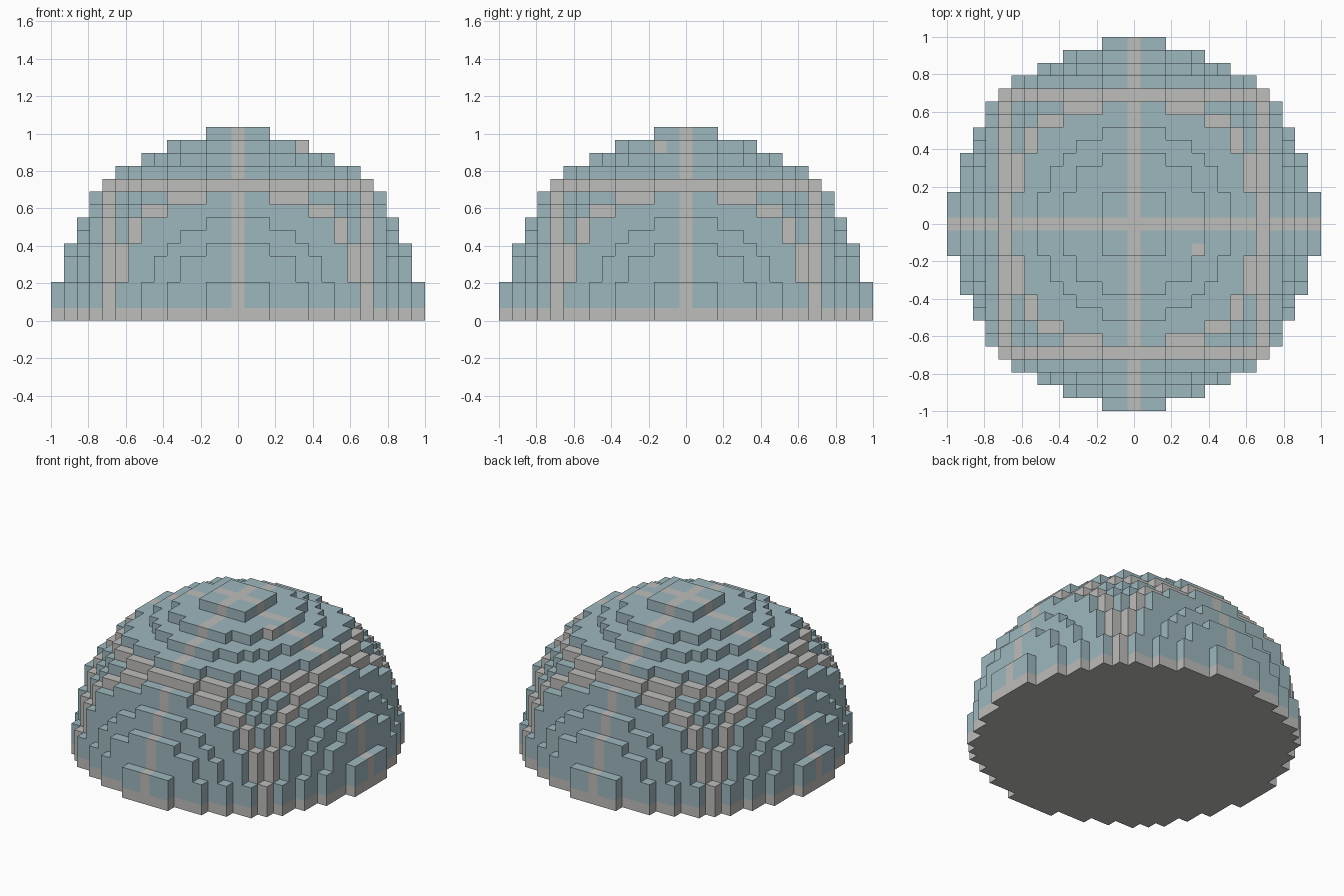
import bpy
import bmesh
from mathutils import Vector

cube = bpy.data.objects.get("Cube")
if cube:
    bpy.data.objects.remove(cube, do_unlink=True)

R = 14                       # dome radius in blocks
S = 2 / (2 * R + 1)          # block size
BAND = 10                    # offset of the grey framing bands
# half width of the dome outline at each block distance from the middle
REACH = [14, 14, 14, 13, 13, 13, 12, 12, 11, 11, 10, 9, 7, 5, 2]


def make_material(name, colour):
    mat = bpy.data.materials.new(name)
    mat.use_nodes = True
    mat.diffuse_color = colour
    bsdf = mat.node_tree.nodes["Principled BSDF"]
    bsdf.inputs["Base Color"].default_value = colour
    bsdf.inputs["Roughness"].default_value = 0.9
    return mat


def in_disc(a, b, r):
    """Stepped disc of half width r."""
    lo, hi = min(a, b), max(a, b)
    if r < 9 and a * a + b * b > (r + 0.7) ** 2:
        return False
    return hi <= REACH[lo] - (R - r)


def filled(x, y, z):
    """A block belongs to the dome if a slice along any axis holds it."""
    if z < 0:
        return False
    x, y = abs(x), abs(y)
    if max(x, y, z) > R:
        return False
    return (in_disc(x, y, REACH[z]) or in_disc(y, z, REACH[x])
            or in_disc(x, z, REACH[y]))


def is_grey(x, y, z):
    """Base course, two crossing ribs, square bands and one odd block."""
    return (z == 0 or x == 0 or y == 0 or BAND in (abs(x), abs(y), z)
            or (x, y, z) == (5, -2, 13))


blue = make_material("pale_blue_block", (0.337, 0.474, 0.515, 1))
grey = make_material("light_grey_block", (0.515, 0.51, 0.5, 1))

# Outer skin of the block dome
bm = bmesh.new()
corners = {}


def corner(p):
    key = tuple(round(2 * c) for c in p)
    if key not in corners:
        corners[key] = bm.verts.new(p * S)
    return corners[key]


span = range(-R, R + 1)
for x in span:
    for y in span:
        for z in range(R + 1):
            if not filled(x, y, z):
                continue
            centre = Vector((x, y, z + 0.5))
            for axis in range(3):
                for sign in (-1, 1):
                    n = Vector((0, 0, 0))
                    n[axis] = sign
                    if filled(x + int(n.x), y + int(n.y), z + int(n.z)):
                        continue
                    u = Vector((0, 0, 0))
                    u[(axis + 1) % 3] = 0.5
                    v = n.cross(u)
                    mid = centre + n / 2
                    face = bm.faces.new([corner(mid + i * u + j * v) for i, j in
                                         ((-1, -1), (1, -1), (1, 1), (-1, 1))])
                    face.material_index = int(is_grey(x, y, z))

mesh = bpy.data.meshes.new("block_dome")
bm.to_mesh(mesh)
bm.free()
mesh.materials.append(blue)
mesh.materials.append(grey)
dome = bpy.data.objects.new("block_dome", mesh)
bpy.context.collection.objects.link(dome)
